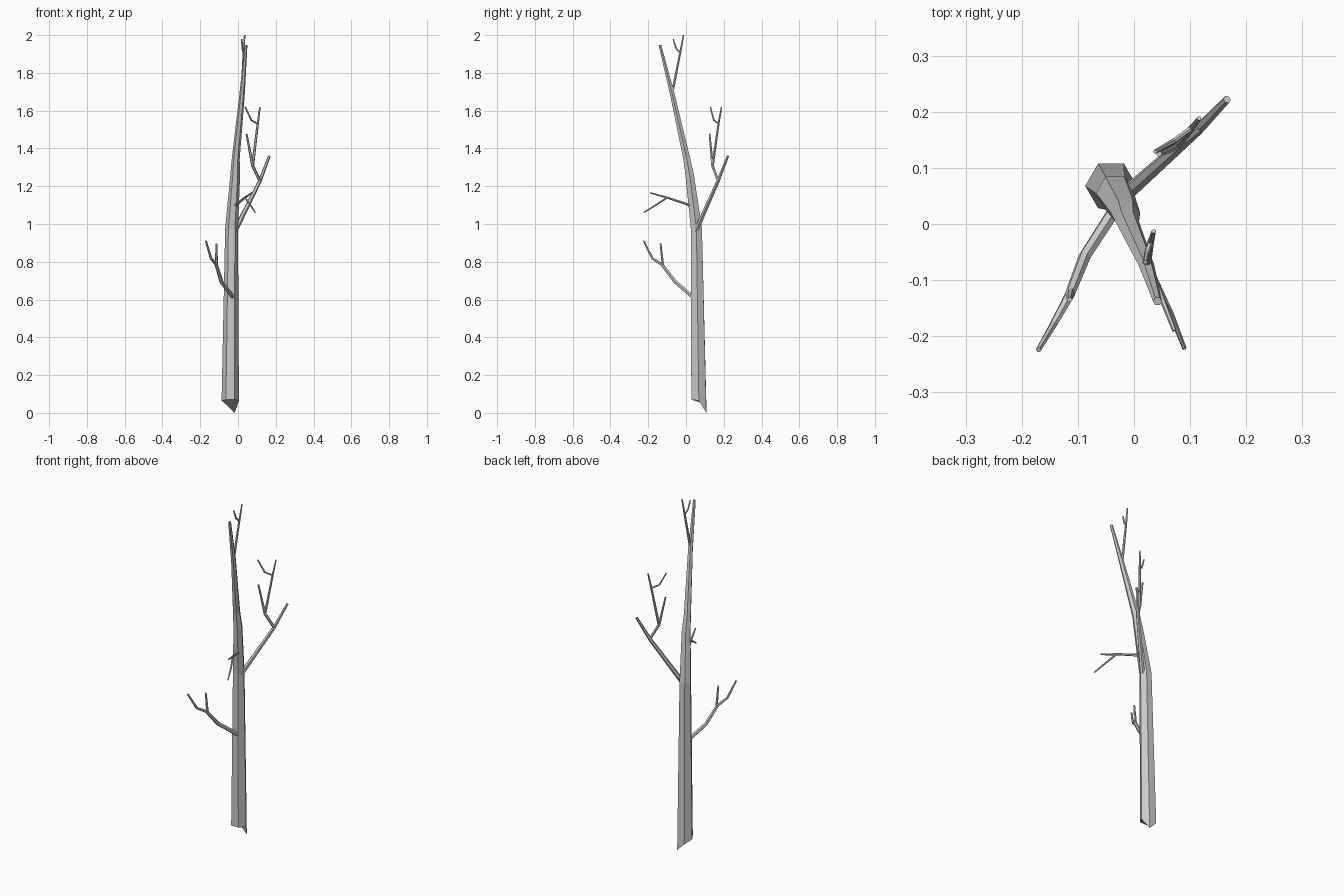
import bpy, bmesh, math
from mathutils import Vector

def limb(name, pts, sides=6, base_z=None):
    """Tapered faceted tube; pts are (x, y, z, radius)."""
    bm = bmesh.new()
    ps = [Vector(p[:3]) for p in pts]
    rings = []
    for i, p in enumerate(ps):
        t = Vector()
        if i > 0:
            t += (p - ps[i - 1]).normalized()
        if i < len(ps) - 1:
            t += (ps[i + 1] - p).normalized()
        t.normalize()
        u = (Vector((1, 0, 0)) - t * t.x).normalized()
        v = t.cross(u)
        ring = []
        for k in range(sides):
            a = 2 * math.pi * k / sides
            ring.append(bm.verts.new(p + pts[i][3] * (u * math.cos(a) + v * math.sin(a))))
        rings.append(ring)
    if base_z:
        for vert, z in zip(rings[0], base_z):
            vert.co.z = z
    for a, b in zip(rings, rings[1:]):
        for k in range(sides):
            n = (k + 1) % sides
            bm.faces.new((a[k], a[n], b[n], b[k]))
    bm.faces.new(rings[0][::-1])
    bm.faces.new(rings[-1])
    bmesh.ops.recalc_face_normals(bm, faces=bm.faces)
    me = bpy.data.meshes.new(name)
    bm.to_mesh(me)
    bm.free()
    ob = bpy.data.objects.new(name, me)
    bpy.context.collection.objects.link(ob)
    return ob

# Trunk with a ragged, slanted foot
limb("trunk", [(-.041, .068, .05, .046), (-.034, .055, .975, .034), (-.015, .02, 1.255, .026),
               (-.012, .004, 1.345, .021), (.022, -.073, 1.69, .014), (.042, -.138, 1.947, .008)],
     base_z=(.065, 0, .045, .065, .07, .07))

# Crown branch and its twig
limb("crown_branch", [(.022, -.074, 1.69, .008), (.03, -.031, 1.905, .006), (.035, -.013, 2.0, .004)])
limb("crown_twig", [(.03, -.031, 1.905, .005), (.023, -.052, 1.93, .005), (.02, -.068, 1.978, .004)])

# Low left branch
limb("low_branch", [(-.025, .04, .61, .012), (-.088, -.058, .695, .011), (-.115, -.127, .785, .009),
                    (-.143, -.178, .818, .007), (-.17, -.224, .91, .005)])
limb("low_twig", [(-.113, -.122, .78, .008), (-.115, -.135, .897, .005)])

# Right branch with forked offshoots
limb("right_branch", [(-.015, .053, .965, .014), (.116, .17, 1.228, .010), (.166, .222, 1.36, .007)])
limb("right_fork", [(.116, .17, 1.228, .008), (.077, .14, 1.31, .008), (.045, .125, 1.477, .005)])
limb("right_shoot", [(.077, .14, 1.305, .008), (.105, .173, 1.535, .006), (.116, .188, 1.62, .004)])
limb("right_twig", [(.105, .173, 1.53, .005), (.07, .147, 1.55, .005), (.038, .129, 1.62, .004)])

# Small forward branch
limb("front_branch", [(-.02, .035, 1.095, .008), (.037, -.10, 1.14, .006), (.072, -.19, 1.165, .004)])
limb("front_twig", [(.037, -.10, 1.14, .006), (.066, -.16, 1.10, .005), (.09, -.222, 1.062, .004)])
